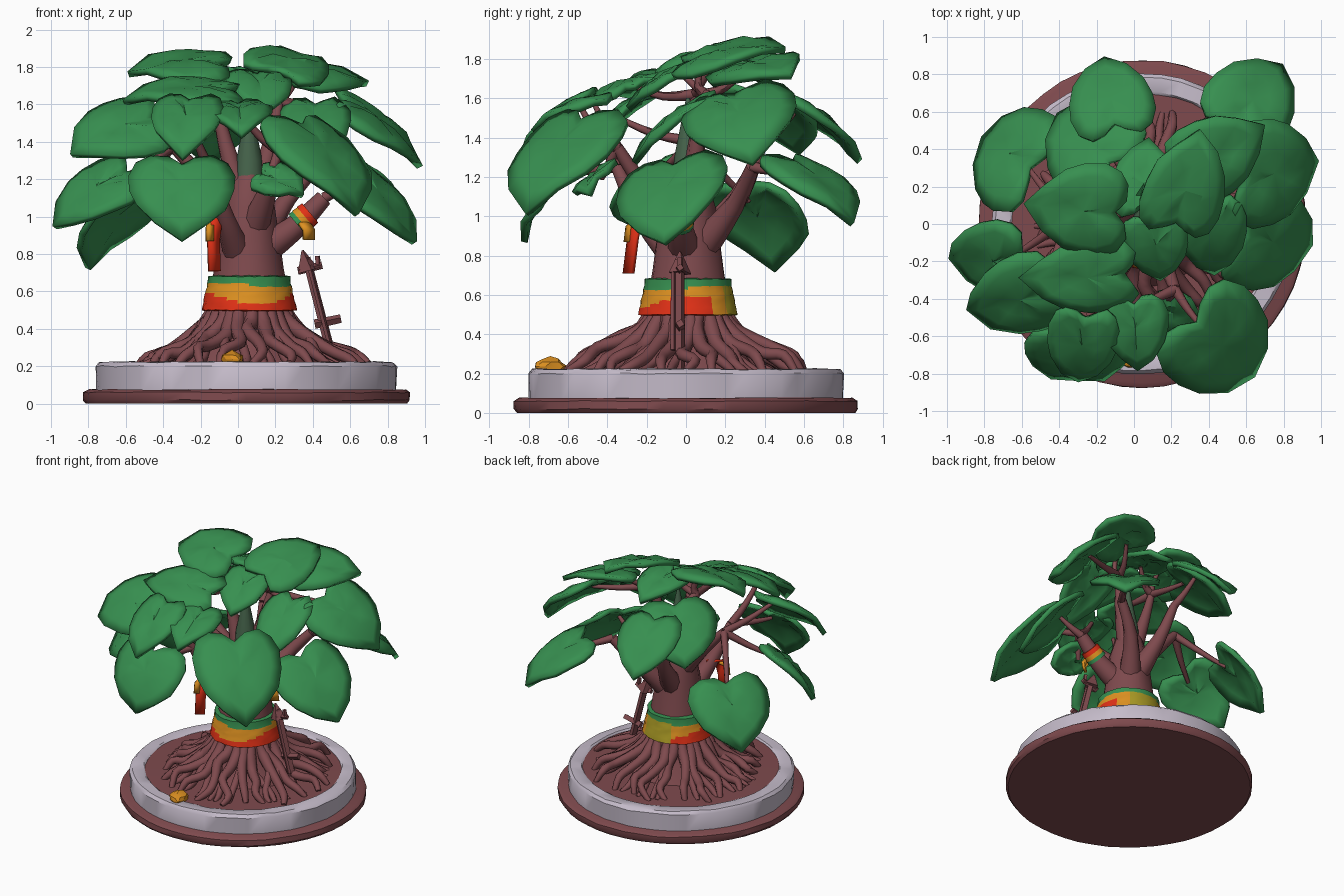
import bpy, bmesh, math, random
from mathutils import Vector

if "Cube" in bpy.data.objects:
    bpy.data.objects.remove(bpy.data.objects["Cube"])
random.seed(4)
CX = 0.045  # base centre in x


def mat(name, r, g, b):
    m = bpy.data.materials.new(name)
    m.diffuse_color = (r, g, b, 1)
    m.use_nodes = True
    m.node_tree.nodes["Principled BSDF"].inputs["Base Color"].default_value = m.diffuse_color
    return m


GREEN = mat("leaf_green", 0.038, 0.275, 0.08)
BROWN = mat("bark_brown", 0.21, 0.068, 0.075)
STONE = mat("stone_grey", 0.56, 0.50, 0.59)
RED = mat("ribbon_red", 0.75, 0.03, 0.008)
ORANGE = mat("ribbon_orange", 0.72, 0.28, 0.015)
OLIVE = mat("ribbon_olive", 0.40, 0.32, 0.018)
DARK = mat("core_green", 0.06, 0.125, 0.07)


def add(name, bm, mats, angle=40):
    bmesh.ops.recalc_face_normals(bm, faces=bm.faces)
    me = bpy.data.meshes.new(name)
    bm.to_mesh(me)
    bm.free()
    ob = bpy.data.objects.new(name, me)
    bpy.context.collection.objects.link(ob)
    for m in mats:
        me.materials.append(m)
    bpy.ops.object.select_all(action='DESELECT')
    ob.select_set(True)
    bpy.context.view_layer.objects.active = ob
    bpy.ops.object.shade_smooth_by_angle(angle=math.radians(angle))
    return ob


def lathe(name, profile, mats, c=(CX, 0), segs=48, jit=0.0, rule=None, closed=False):
    """Revolve (radius, z) points; rule(angle, z) picks the material."""
    bm = bmesh.new()
    rings = []
    for r, z in profile:
        ring = []
        for i in range(segs):
            a = math.tau * i / segs
            q = r + random.uniform(-jit, jit)
            ring.append(bm.verts.new((c[0] + q * math.cos(a), c[1] + q * math.sin(a),
                                      z + random.uniform(-jit, jit) * (z > 0))))
        rings.append(ring)
    pairs = list(zip(rings, rings[1:])) + ([(rings[-1], rings[0])] if closed else [])
    for A, B in pairs:
        for i in range(segs):
            j = (i + 1) % segs
            f = bm.faces.new((A[i], A[j], B[j], B[i]))
            if rule:
                p = f.calc_center_median()
                f.material_index = rule(math.atan2(p.y - c[1], p.x - c[0]), p.z)
    if not closed:
        bm.faces.new(rings[0])
        bm.faces.new(rings[-1])
    return add(name, bm, mats)


def tube(name, paths, m, sides=8):
    """Tapered tubes through smooth paths; each path is [(x, y, z, radius), ...]."""
    bm = bmesh.new()
    for path in paths:
        pts = []
        n = len(path)
        for i in range(n - 1):  # Catmull-Rom smoothing
            P = [Vector(path[min(max(k, 0), n - 1)]) for k in (i - 1, i, i + 1, i + 2)]
            for t in (0, 1 / 3, 2 / 3):
                pts.append(0.5 * (2 * P[1] + (P[2] - P[0]) * t + (2 * P[0] - 5 * P[1] + 4 * P[2] - P[3]) * t * t
                                  + (3 * P[1] - P[0] - 3 * P[2] + P[3]) * t ** 3))
        pts.append(Vector(path[-1]))
        prev = None
        for k, p in enumerate(pts):
            d = (pts[min(k + 1, len(pts) - 1)] - pts[max(k - 1, 0)]).to_3d().normalized()
            s = d.cross(Vector((0.31, 0.17, 0.93))).normalized()
            u = s.cross(d)
            ring = [bm.verts.new(p.to_3d() + p.w * (s * math.cos(math.tau * i / sides) + u * math.sin(math.tau * i / sides)))
                    for i in range(sides)]
            if prev:
                for i in range(sides):
                    j = (i + 1) % sides
                    bm.faces.new((prev[i], prev[j], ring[j], ring[i]))
            else:
                bm.faces.new(ring)
            prev = ring
        bm.faces.new(prev)
    return add(name, bm, [m], 60)


# Heart outline of half a leaf: (side, along)
HALF = [(0, 0.0), (0.13, -0.09), (0.3, -0.13), (0.44, -0.04), (0.51, 0.14), (0.5, 0.36), (0.43, 0.58), (0.26, 0.8), (0, 1.0)]


def leaf(name, base, tip, w, roll):
    """Domed heart leaf; roll (radians) raises the side to the right of the tip."""
    d = tip - base
    L = d.length
    d.normalize()
    s = d.cross(Vector((0, 0, 1))).normalized()
    n = s.cross(d)
    s, n = s * math.cos(roll) + n * math.sin(roll), n * math.cos(roll) - s * math.sin(roll)
    outline = HALF + [(-v, u) for v, u in HALF[-2:0:-1]]
    bm = bmesh.new()

    def vert(v, u, j):
        h = 0.05 - 0.42 * v * v * w - 0.3 * (u - 0.35) ** 2 * L - 0.025 * math.exp(-60 * v * v) + random.uniform(-j, j)
        return bm.verts.new(base + d * (u * L + random.uniform(-j, j)) + s * (v * w) + n * h)
    centre = vert(0, 0.35, 0)
    rings = [[vert(v * k, 0.35 + (u - 0.35) * k, 0.01) for v, u in outline] for k in (0.4, 0.75, 1.0)]
    m = len(outline)
    for a in range(m):
        b = (a + 1) % m
        bm.faces.new((centre, rings[0][a], rings[0][b]))
        for A, B in zip(rings, rings[1:]):
            bm.faces.new((A[a], B[a], B[b], A[b]))
    mod = add(name, bm, [GREEN], 35).modifiers.new("thickness", 'SOLIDIFY')
    mod.thickness = 0.035
    mod.offset = 0


# Base disc, stone kerb, soil
lathe("base_disc", [(0.86, 0), (0.875, 0.02), (0.875, 0.06), (0.85, 0.075)], [BROWN], jit=0.003)
lathe("stone_ring", [(0.8, 0.06), (0.805, 0.2), (0.785, 0.222), (0.71, 0.224), (0.695, 0.212), (0.695, 0.06)],
      [STONE], jit=0.004, closed=True)
lathe("soil", [(0.7, 0.1), (0.7, 0.213), (0.02, 0.22)], [BROWN])

# Trunk and inner green core
T = (0.06, 0.01)
lathe("trunk", [(0.36, 0.2), (0.25, 0.38), (0.225, 0.48), (0.185, 0.72), (0.16, 0.88),
                (0.135, 1.05), (0.1, 1.18), (0.05, 1.26)], [BROWN], T, 20, 0.006)
lathe("trunk_core", [(0.085, 1.13), (0.07, 1.3), (0.01, 1.6)], [DARK], T, 12)

# Roots, each with a forked side root
roots = []
N = 25
for i in range(N):
    a = math.tau * i / N
    reach = random.uniform(0.88, 1.04)
    p = []
    for k, (r, z, t) in enumerate([(0.19, 0.52, 0.03), (0.235, 0.43, 0.042), (0.34, 0.335, 0.038),
                                   (0.47, 0.28, 0.032), (0.57, 0.25, 0.029), (0.64, 0.2, 0.018)]):
        b = a + random.uniform(-0.09, 0.09)
        r *= reach if k > 1 else 1
        z += 0.035 * math.sin(a) ** 2 if k in (2, 3, 4) else 0
        p.append((T[0] + r * math.cos(b), T[1] + r * math.sin(b), z + random.uniform(-0.02, 0.02) * (k > 1), t))
    roots.append(p)
    b = a + random.choice((-0.16, 0.16))
    fork = [(T[0] + r * math.cos(b), T[1] + r * math.sin(b), z, t) for r, z, t in ((0.48, 0.245, 0.025), (0.59, 0.205, 0.016))]
    roots.append([p[2][:3] + (0.028,)] + fork)
tube("roots", roots, BROWN, 7)

# Main limbs
limbs = [
    [(0.1, 0, 0.8, 0.09), (0.3, -0.03, 0.94, 0.065), (0.46, -0.03, 1.1, 0.045)],
    [(0.0, -0.06, 0.8, 0.08), (-0.07, -0.23, 1.0, 0.05), (-0.15, -0.35, 1.25, 0.032)],
    [(0.03, 0.02, 0.98, 0.08), (-0.18, 0.05, 1.2, 0.045), (-0.35, 0.03, 1.38, 0.03)],
    [(0.06, 0.06, 0.85, 0.09), (0.0, 0.27, 1.1, 0.05), (-0.05, 0.38, 1.35, 0.03)],
    [(0.09, 0.06, 0.82, 0.09), (0.24, 0.25, 1.06, 0.05), (0.4, 0.34, 1.25, 0.035)],
    [(0.09, -0.06, 0.95, 0.08), (0.18, -0.25, 1.2, 0.04), (0.22, -0.35, 1.35, 0.03)],
    [(0.08, 0.02, 1.05, 0.07), (0.18, 0.06, 1.42, 0.04), (0.22, 0.1, 1.62, 0.025)],
    [(0.03, 0.0, 1.05, 0.07), (-0.07, 0.03, 1.4, 0.04), (-0.12, 0.05, 1.62, 0.025)],
]
tube("limbs", limbs, BROWN, 10)

# Leaves, each from base to tip with a width and roll
stems = []


def leaf_on_stem(base, tip, w, roll=0):
    B, Tip = Vector(base), Vector(tip)
    leaf("leaf_%02d" % len(stems), B, Tip, w, roll)
    end = min((l[2] for l in limbs), key=lambda e: (Vector(e[:3]) - B).length)
    mid = (Vector(end[:3]) + B) / 2 + Vector((0.04 * B.x, 0.04 * B.y, -0.03))
    stems.append([end[:3] + (0.03,), (*mid, 0.022), (*(B + (Tip - B) * 0.12), 0.014)])


for spec in [  # hanging outer leaves
        ((-.3, -.6, 1.27), (-.3, -.86, .89), .55), ((.33, -.52, 1.48), (.67, -.84, 1.05), .61),
        ((.58, -.06, 1.25), (.97, -.12, .88), .57, -.25), ((.58, .25, 1.6), (1, .33, 1.3), .57, -.3),
        ((.53, .53, 1.27), (.8, .86, 1), .48), ((-.55, .3, 1.12), (-.82, .47, .75), .58),
        ((-.6, -.17, 1.22), (-1, -.2, .97), .46, .55), ((-.45, -.33, 1.52), (-.9, -.48, 1.36), .5, .6),
        ((-.26, -.5, 1.6), (-.3, -.86, 1.33), .37), ((-.1, .52, 1.58), (-.16, .9, 1.3), .44)]:
    leaf_on_stem(*spec)
for spec in [  # crown and inner leaves
        ((0, -.42, 1.58), (.02, -.78, 1.46), .34), ((.13, -.42, 1.2), (.35, -.5, 1.12), .26, -.6),
        ((-.1, .07, 1.8), (-.58, .1, 1.8), .5, .32), ((-.06, -.26, 1.66), (-.6, -.3, 1.66), .4, .35),
        ((-.12, .32, 1.62), (-.42, .6, 1.34), .56), ((.22, .02, 1.77), (.36, .5, 1.88), .44, -.3),
        ((.28, .28, 1.75), (.69, .52, 1.74), .44, -.3), ((.41, .1, 1.58), (.43, -.28, 1.3), .36),
        ((.1, .02, 1.74), (.14, -.3, 1.56), .34), ((.04, .08, 1.76), (.08, .46, 1.68), .34)]:
    leaf_on_stem(*spec)
tube("leaf_stems", stems, BROWN, 6)


# Wrapped trunk cloth, bands by height and direction with a diagonal wave
def cloth(a, z):
    if 0.95 < a < 1.9 and z < 0.65:
        return 3
    if z > 0.635 + 0.012 * math.sin(a * 2):
        return 0
    if z < 0.565 + 0.03 * math.sin(a * 2 + 1.2) and not 0.55 < a < 0.95:
        return 1
    return 2


band = [(0.254 - 0.004 * k, 0.5 + 0.018 * k) for k in range(9)]
lathe("trunk_cloth", [(0.2, 0.49)] + band + [(0.22, 0.68), (0.18, 0.685)], [GREEN, RED, ORANGE, OLIVE], T, 48, 0.003, cloth)

# Ribbon bands around the right limb
for nm, m, x in (("green", GREEN, 0.315), ("orange", ORANGE, 0.335), ("red", RED, 0.36)):
    z = 0.955 + (x - 0.31) * 0.85
    tube("limb_band_" + nm, [[(x, -0.03, z, 0.072), (x + 0.026, -0.03, z + 0.022, 0.068)]], m, 12)


def strip(name, pts, m, w=0.028):
    bm = bmesh.new()
    rows = [[bm.verts.new((x + sx * w, y + sx * w * 0.8, z)) for sx in (-1, 1)] for x, y, z in pts]
    for A, B in zip(rows, rows[1:]):
        bm.faces.new((A[0], A[1], B[1], B[0]))
    add(name, bm, [m]).modifiers.new("thickness", 'SOLIDIFY').thickness = 0.02


# Hanging ribbons
strip("ribbon_red", [(-.09, -.19, 1.01), (-.11, -.26, .99), (-.125, -.28, .87), (-.12, -.30, .71)], RED)
strip("ribbon_orange", [(-.135, -.25, .985), (-.145, -.295, .95), (-.145, -.305, .87)], ORANGE, 0.016)
strip("ribbon_limb", [(.36, -.10, .97), (.385, -.11, .93), (.385, -.10, .875)], ORANGE)


# Staff leaning against the tree
def bar(name, x0, z0, x1, z1, r, r1=None, y=-.03):
    tube(name, [[(x0, y, z0, r), (x1, y, z1, r1 or r * 0.9)]], BROWN, 4)


bar("staff_shaft", .51, .22, .365, .78, .026)
bar("staff_side_slat", .49, .32, .38, .74, .014, y=-.065)
bar("staff_lower_cross", .41, .425, .55, .455, .026)
bar("staff_upper_cross", .32, .71, .45, .74, .022)
bar("staff_prong", .43, .72, .425, .79, .016)
bar("staff_head", .375, .71, .345, .82, .06, .006)

# Small orange offering on the kerb
bm = bmesh.new()
bmesh.ops.create_icosphere(bm, subdivisions=2, radius=1)
for v in bm.verts:
    k = random.uniform(0.8, 1.1)
    v.co = Vector((-.03 + v.co.x * .065 * k, -.69 + v.co.y * .085 * k, .235 + v.co.z * .05 * k))
add("offering", bm, [ORANGE], 20)
